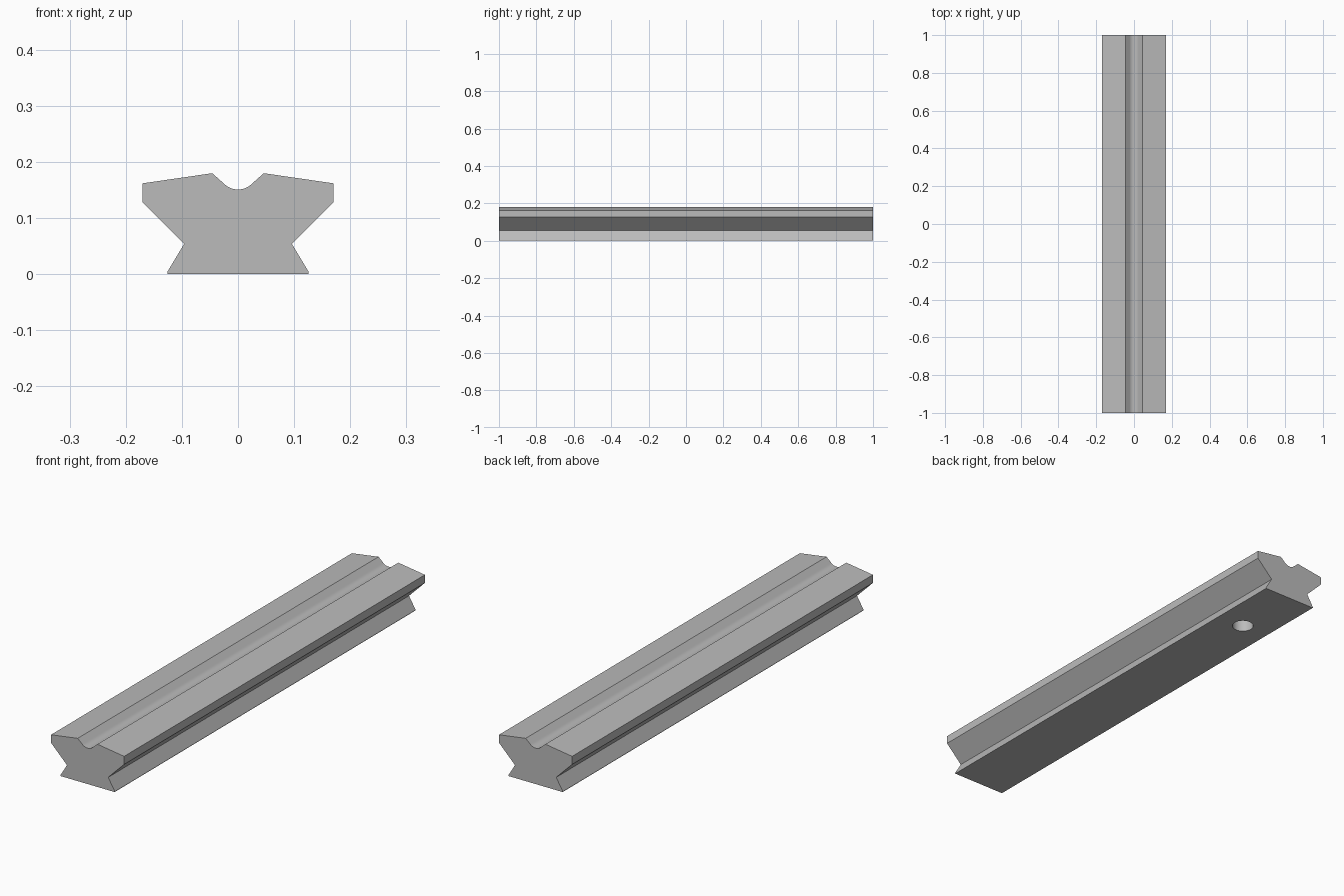
import bpy, bmesh, math

if "Cube" in bpy.data.objects:
    bpy.data.objects.remove(bpy.data.objects["Cube"])

steel = bpy.data.materials.new("steel grey")
steel.diffuse_color = (0.5, 0.5, 0.5, 1)
steel.use_nodes = True
steel.node_tree.nodes["Principled BSDF"].inputs["Base Color"].default_value = steel.diffuse_color

# Right half of the rail cross-section, base to groove edge
half = [(0.126, 0), (0.126, 0.004), (0.096, 0.054), (0.17, 0.128),
        (0.17, 0.162), (0.046, 0.18)]
# Rounded groove floor, tangent to its 45 degree walls
R, STEPS = 0.035, 8
for i in range(STEPS):
    a = math.radians(45) * (1 - i / STEPS)
    half.append((R * math.sin(a), 0.151 + R * (1 - math.cos(a))))
profile = half + [(0, 0.151)] + [(-x, z) for x, z in reversed(half)]

# Rail body, extruded along y
bm = bmesh.new()
face = bm.faces.new([bm.verts.new((x, -1, z)) for x, z in profile])
ext = bmesh.ops.extrude_face_region(bm, geom=[face])
bmesh.ops.translate(bm, vec=(0, 2, 0),
                    verts=[v for v in ext["geom"] if isinstance(v, bmesh.types.BMVert)])
bmesh.ops.recalc_face_normals(bm, faces=bm.faces)
mesh = bpy.data.meshes.new("rail")
bm.to_mesh(mesh)
bm.free()
rail = bpy.data.objects.new("rail", mesh)
bpy.context.collection.objects.link(rail)
mesh.materials.append(steel)

# Blind mounting hole in the underside
bpy.ops.mesh.primitive_cylinder_add(vertices=40, radius=0.043, depth=0.2,
                                    location=(0, 0.7, 0))
cutter = bpy.context.object
cutter.name = "hole_cutter"
cutter.data.materials.append(steel)
cut = rail.modifiers.new("mounting_hole", 'BOOLEAN')
cut.operation, cut.solver, cut.object = 'DIFFERENCE', 'EXACT', cutter

# Apply the cut, remove the cutter and smooth the curved faces
bpy.ops.object.select_all(action='DESELECT')
rail.select_set(True)
bpy.context.view_layer.objects.active = rail
bpy.ops.object.modifier_apply(modifier=cut.name)
bpy.data.objects.remove(cutter)
bpy.ops.object.shade_smooth_by_angle(angle=math.radians(30))
